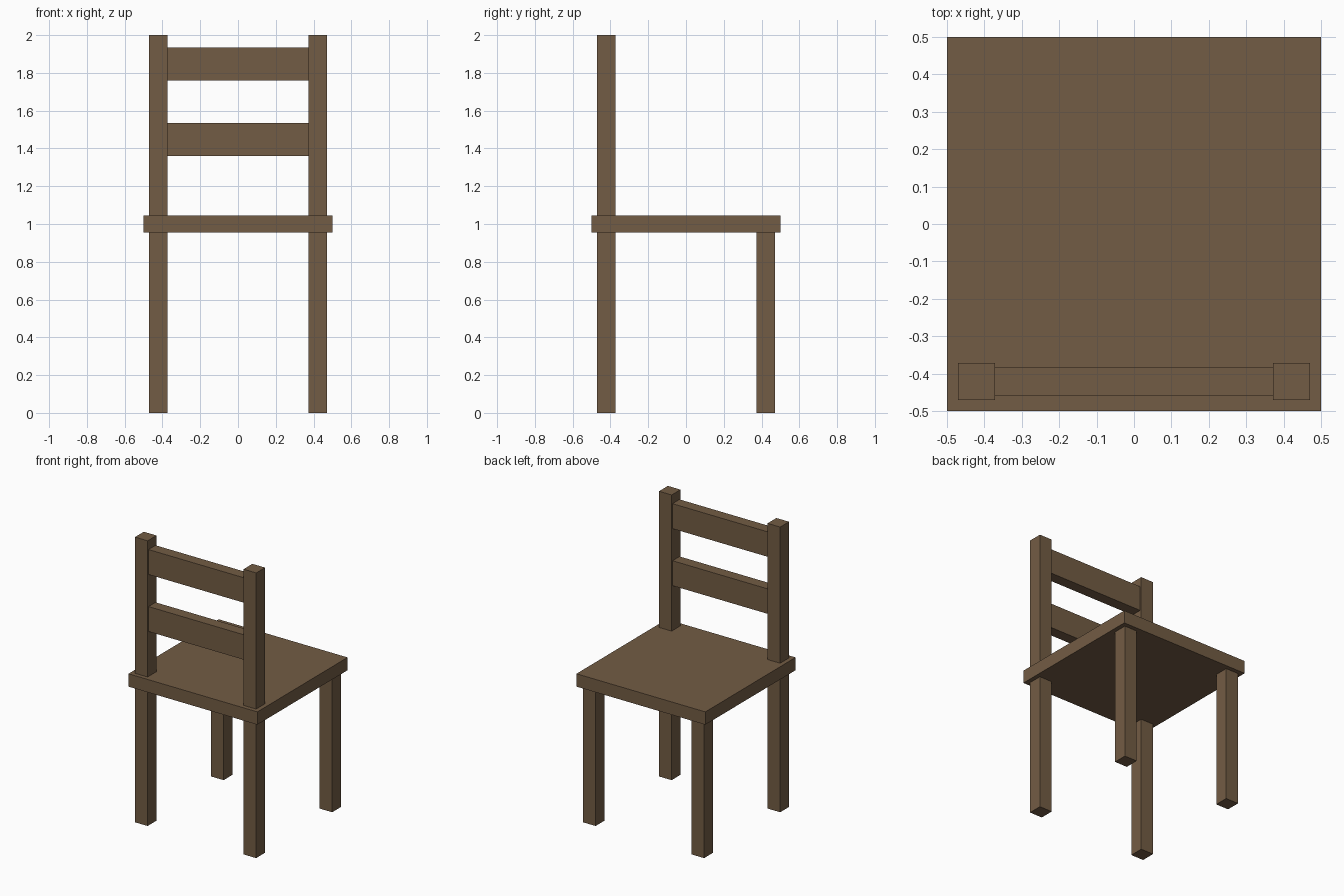
import bpy

cube = bpy.data.objects.get("Cube")
if cube:
    bpy.data.objects.remove(cube, do_unlink=True)

# Single brown wood colour
WOOD = (0.171, 0.107, 0.058, 1.0)
wood = bpy.data.materials.new("brown_wood")
wood.use_nodes = True
wood.diffuse_color = WOOD
wood.node_tree.nodes["Principled BSDF"].inputs["Base Color"].default_value = WOOD


def box(name, x, y, z):
    """Box spanning the given (min, max) range on each axis."""
    spans = (x, y, z)
    bpy.ops.mesh.primitive_cube_add(size=1, location=[(a + b) / 2 for a, b in spans])
    ob = bpy.context.object
    ob.name = ob.data.name = name
    ob.scale = [b - a for a, b in spans]
    bpy.ops.object.transform_apply(location=False, rotation=False, scale=True)
    ob.data.materials.append(wood)
    return ob


SEAT_BOTTOM, SEAT_TOP, TOP = 0.955, 1.045, 2.0
INNER, OUTER = 0.372, 0.47

# Seat board
box("seat", (-0.5, 0.5), (-0.5, 0.5), (SEAT_BOTTOM, SEAT_TOP))

# Four legs, and two posts above the seat on the backrest side
for side, x in (("left", (INNER, OUTER)), ("right", (-OUTER, -INNER))):
    box(f"{side}_backrest_leg", x, (-OUTER, -INNER), (0, SEAT_BOTTOM))
    box(f"{side}_open_side_leg", x, (INNER, OUTER), (0, SEAT_BOTTOM))
    box(f"{side}_backrest_post", x, (-OUTER, -INNER), (SEAT_TOP, TOP))

# Backrest slats between the posts
for name, z in (("lower_slat", 1.36), ("upper_slat", 1.76)):
    box(name, (-INNER, INNER), (-0.46, -0.382), (z, z + 0.175))
